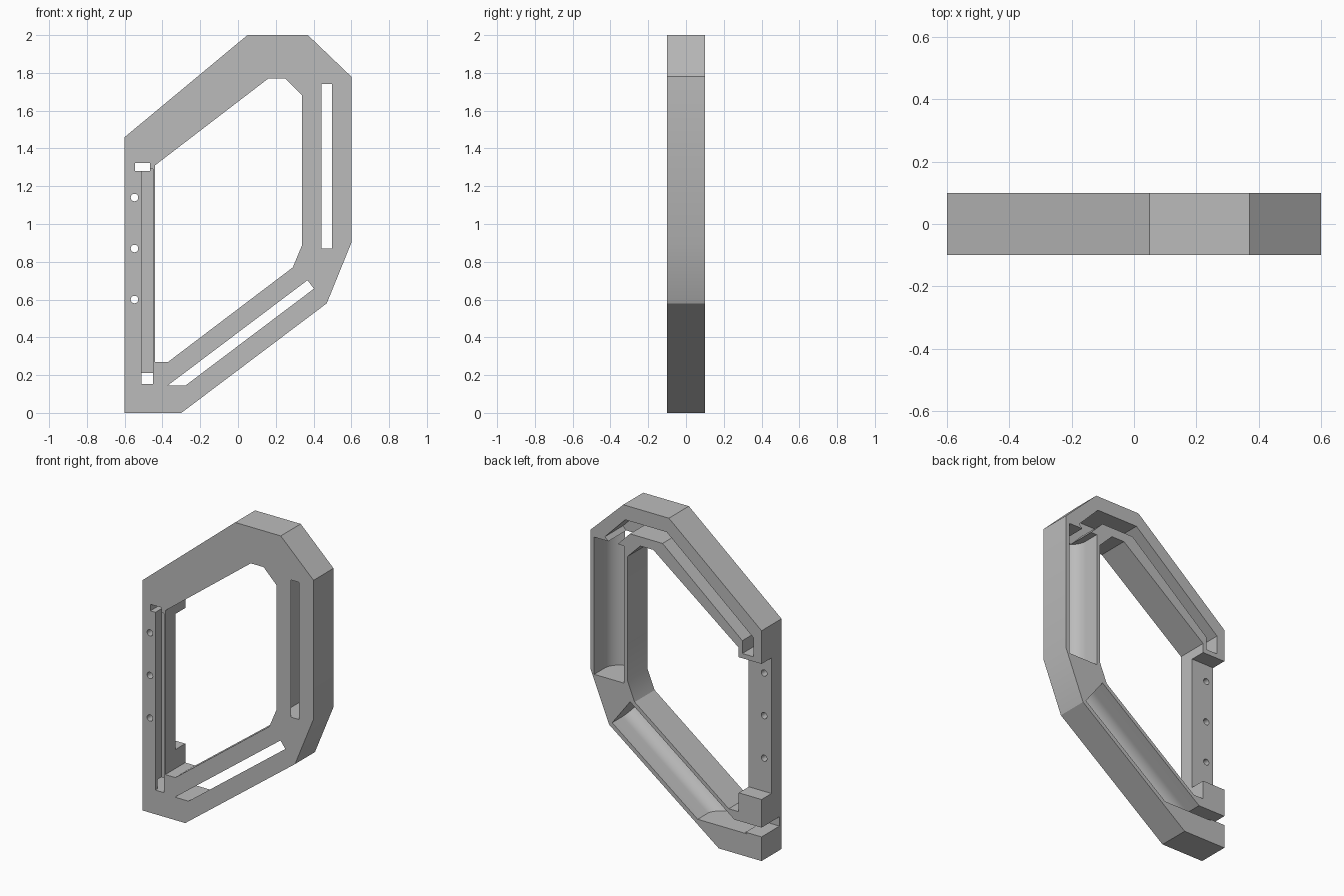
import bpy, bmesh, math
from mathutils import Vector

cube = bpy.data.objects.get("Cube")
if cube:
    bpy.data.objects.remove(cube, do_unlink=True)

grey = bpy.data.materials.new("plain grey")
grey.use_nodes = True
grey.diffuse_color = (0.5, 0.5, 0.5, 1)
grey.node_tree.nodes["Principled BSDF"].inputs["Base Color"].default_value = (0.5, 0.5, 0.5, 1)


def solid(name, start, end):
    """Closed solid lofted between two matching rings of points."""
    bm = bmesh.new()
    a = [bm.verts.new(p) for p in start]
    b = [bm.verts.new(p) for p in end]
    bm.faces.new(a)
    bm.faces.new(b[::-1])
    for i in range(len(a)):
        j = (i + 1) % len(a)
        bm.faces.new((a[j], a[i], b[i], b[j]))
    bmesh.ops.recalc_face_normals(bm, faces=bm.faces)
    mesh = bpy.data.meshes.new(name)
    bm.to_mesh(mesh)
    bm.free()
    mesh.materials.append(grey)
    obj = bpy.data.objects.new(name, mesh)
    bpy.context.collection.objects.link(obj)
    return obj


def prism(name, outline, y0, y1):
    return solid(name, [(x, y0, z) for x, z in outline], [(x, y1, z) for x, z in outline])


def box(name, x0, x1, y0, y1, z0, z1):
    return prism(name, [(x0, z0), (x1, z0), (x1, z1), (x0, z1)], y0, y1)


def ribbon(path, width):
    """Mitred outline of constant width around a path."""
    pts = [Vector(p) for p in path]
    left, right = [], []
    for i, p in enumerate(pts):
        d0 = (p - pts[i - 1]).normalized() if i else (pts[1] - p).normalized()
        d1 = (pts[i + 1] - p).normalized() if i < len(pts) - 1 else d0
        n0, n1 = Vector((-d0.y, d0.x)), Vector((-d1.y, d1.x))
        m = (n0 + n1).normalized()
        m *= width / 2 / m.dot(n0)
        left.append(p + m)
        right.append(p - m)
    return left + right[::-1]


def trough(name, a, b, radius, skew):
    """U-shaped channel, open at the back, that just breaks through the front."""
    a, b = Vector(a), Vector(b)
    d = (b - a).normalized()
    n = Vector((d.y, -d.x))
    section = [(radius, 0.15)]
    for i in range(33):
        t = math.pi * i / 32
        section.append((radius * math.cos(t), -radius * math.sin(t)))
    section.append((-radius, 0.15))
    start, end = [], []
    for u, y in section:
        p, q = a + n * u + d * u * skew, b + n * u
        start.append((p.x, y, p.y))
        end.append((q.x, y, q.y))
    return solid(name, start, end)


# Main ring and its opening
frame = prism("frame", [(-0.6, 0), (-0.3, 0), (0.47, 0.58), (0.6, 0.9),
                        (0.6, 1.78), (0.37, 2), (0.05, 2), (-0.6, 1.46)], -0.1, 0.1)
cutters = [prism("opening_cutter", [(-0.44, 0.27), (-0.37, 0.27), (0.29, 0.77), (0.34, 0.89),
                                    (0.34, 1.68), (0.25, 1.77), (0.16, 1.77), (-0.44, 1.31)],
                 -0.2, 0.2)]

# Rounded channels in the side and lower bars
cutters.append(trough("side_trough_cutter", (0.47, 0.87), (0.47, 1.74), 0.104, 0))
cutters.append(trough("lower_trough_cutter", (-0.325, 0.145), (0.385, 0.68), 0.104, 1.327))

# Cable groove through the top bar
groove = ribbon([(-0.505, 1.28), (-0.505, 1.38), (0.08, 1.868), (0.34, 1.868), (0.47, 1.735)], 0.08)
cutters.append(prism("top_groove_cutter", groove, -0.08, 0.2))
cutters.append(box("top_window_cutter", -0.545, -0.465, -0.2, 0, 1.28, 1.322))

# Cable slot at the foot of the post
cutters.append(box("foot_slot_cutter", -0.7, -0.3, -0.08, 0.2, 0.153, 0.212))
cutters.append(box("foot_window_cutter", -0.51, -0.45, -0.2, 0, 0.153, 0.212))

# Thinned post with a front groove and three screw holes
cutters.append(box("post_back_cutter", -0.7, -0.43, 0, 0.2, 0.39, 1.25))
cutters.append(box("post_groove_cutter", -0.51, -0.45, -0.2, -0.04, 0.2, 1.29))
for z in (0.6, 0.87, 1.14):
    ring = [(-0.548 + 0.02 * math.cos(math.tau * i / 24), z + 0.02 * math.sin(math.tau * i / 24))
            for i in range(24)]
    cutters.append(prism("screw_hole_cutter", ring, -0.2, 0.2))

for c in cutters:
    c.hide_render = True
    c.hide_viewport = True
    mod = frame.modifiers.new(c.name, "BOOLEAN")
    mod.operation = "DIFFERENCE"
    mod.solver = "EXACT"
    mod.object = c

# Bake the cuts into the frame, then drop the helpers
bpy.context.view_layer.update()
graph = bpy.context.evaluated_depsgraph_get()
baked = bpy.data.meshes.new_from_object(frame.evaluated_get(graph))
frame.modifiers.clear()
frame.data = baked
for c in cutters:
    bpy.data.objects.remove(c, do_unlink=True)

bpy.ops.object.select_all(action="DESELECT")
frame.select_set(True)
bpy.context.view_layer.objects.active = frame
bpy.ops.object.shade_smooth_by_angle(angle=math.radians(25))
